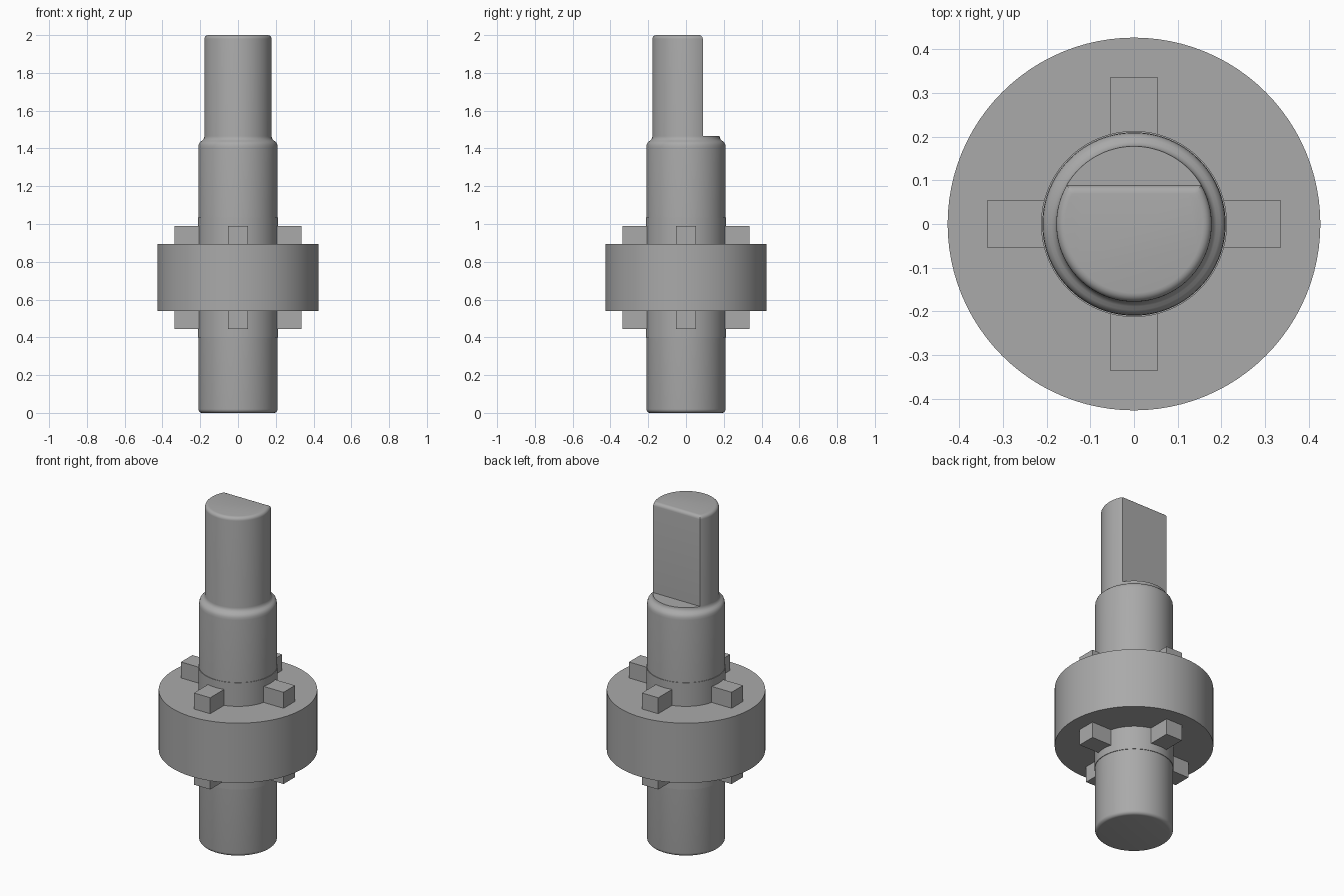
import bpy, bmesh, math

cube = bpy.data.objects.get("Cube")
if cube:
    bpy.data.objects.remove(cube, do_unlink=True)

SEGMENTS = 96
FLAT_Y = 0.089      # depth of the flat cut on the spindle
SPINDLE_R = 0.178

steel = bpy.data.materials.new("grey steel")
steel.use_nodes = True
grey = (0.4, 0.4, 0.4, 1)
steel.diffuse_color = grey
steel.node_tree.nodes["Principled BSDF"].inputs["Base Color"].default_value = grey


def finish(name, bm):
    bmesh.ops.recalc_face_normals(bm, faces=bm.faces)
    mesh = bpy.data.meshes.new(name)
    bm.to_mesh(mesh)
    bm.free()
    mesh.materials.append(steel)
    obj = bpy.data.objects.new(name, mesh)
    bpy.context.collection.objects.link(obj)
    bpy.ops.object.select_all(action='DESELECT')
    obj.select_set(True)
    bpy.context.view_layer.objects.active = obj
    bpy.ops.object.shade_smooth_by_angle(angle=math.radians(32))
    return obj


def lathe(name, profile, flat_from=None):
    """Capped solid of revolution; rings from index flat_from get the flat."""
    bm = bmesh.new()
    rings = []
    for i, (r, z) in enumerate(profile):
        ring = []
        for k in range(SEGMENTS):
            a = math.tau * k / SEGMENTS
            x, y = r * math.cos(a), r * math.sin(a)
            if flat_from is not None and i >= flat_from:
                y = min(y, FLAT_Y - (SPINDLE_R - r))
            ring.append(bm.verts.new((x, y, z)))
        rings.append(ring)
    for low, high in zip(rings, rings[1:]):
        for k in range(SEGMENTS):
            n = (k + 1) % SEGMENTS
            quad = (low[k], low[n], high[n], high[k])
            # The ledge and spindle share an outline away from the flat
            bm.faces.new(quad)
    bm.faces.new(rings[0])
    bm.faces.new(rings[-1])
    bmesh.ops.remove_doubles(bm, verts=bm.verts, dist=0.00001)
    return finish(name, bm)


def rounding(radius, z, size, start, end, steps=5):
    """Quarter-round profile points around a convex rim."""
    points = []
    for i in range(steps + 1):
        a = math.radians(start + (end - start) * i / steps)
        points.append((radius - size + size * math.cos(a), z + size * math.sin(a)))
    return points


# Stepped shaft with rounded ends, a soft shoulder and a flat on the spindle
shoulder = [(0.21, 1.405), (0.2085, 1.419), (0.204, 1.43), (0.197, 1.437),
            (0.189, 1.442), (0.183, 1.448), (0.179, 1.457), (SPINDLE_R, 1.465)]
profile = rounding(0.21, 0.02, 0.02, -90, 0) + shoulder
flat_start = len(profile)
profile += [(SPINDLE_R, 1.465)] + rounding(SPINDLE_R, 1.98, 0.02, 0, 90)
lathe("shaft", profile, flat_start)

# Thin sleeve under the collar, and the collar itself
lathe("sleeve", [(0.213, 0.4), (0.213, 1.035)])
lathe("collar", [(0.427, 0.54), (0.427, 0.895)])

# Four keys passing through the collar
for i, side in enumerate(("left", "back", "right", "front")):
    bm = bmesh.new()
    bmesh.ops.create_cube(bm, size=1)
    bmesh.ops.scale(bm, vec=(0.187, 0.107, 0.545), verts=bm.verts)
    bmesh.ops.translate(bm, vec=(0.2435, 0, 0.7175), verts=bm.verts)
    key = finish(side + "_key", bm)
    key.rotation_euler.z = i * math.pi / 2
